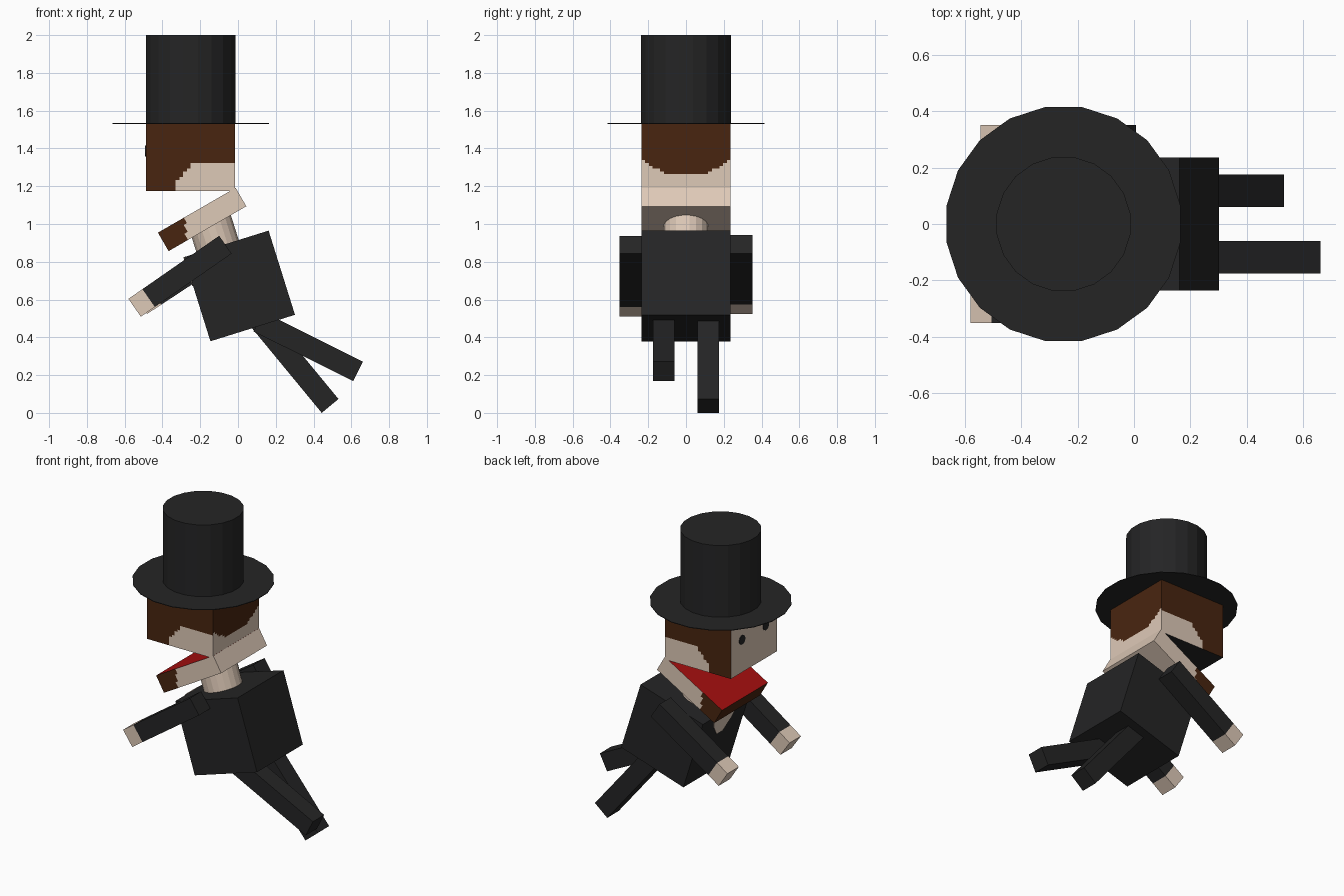
import bpy, bmesh, math
from mathutils import Matrix, Vector

if "Cube" in bpy.data.objects:
    bpy.data.objects.remove(bpy.data.objects["Cube"])


def material(name, rgb):
    m = bpy.data.materials.new(name)
    m.diffuse_color = (*rgb, 1)
    m.use_nodes = True
    m.node_tree.nodes["Principled BSDF"].inputs["Base Color"].default_value = m.diffuse_color
    return m


BLACK = material("black_cloth", (0.018, 0.018, 0.0185))
SKIN = material("skin", (0.73, 0.585, 0.475))
BROWN = material("brown_hair", (0.066, 0.0185, 0.005))
RED = material("mouth_red", (0.39, 0.005, 0.005))


def finish(name, bm, mats, loc, tilt=0):
    """Store the mesh as an object, tilted (degrees) around the y axis."""
    bmesh.ops.recalc_face_normals(bm, faces=bm.faces)
    me = bpy.data.meshes.new(name)
    bm.to_mesh(me)
    bm.free()
    for m in mats:
        me.materials.append(m)
    ob = bpy.data.objects.new(name, me)
    ob.location = loc
    ob.rotation_euler = (0, math.radians(tilt), 0)
    bpy.context.collection.objects.link(ob)
    return ob


def box(name, size, loc, mats, tilt=0, cuts=0, rule=None):
    """Box whose faces take a material index from rule(center, normal)."""
    bm = bmesh.new()
    bmesh.ops.create_cube(bm, size=1)
    if cuts:
        bmesh.ops.subdivide_edges(bm, edges=bm.edges[:], cuts=cuts, use_grid_fill=True)
    bmesh.ops.scale(bm, vec=size, verts=bm.verts)
    bm.normal_update()
    if rule:
        for f in bm.faces:
            f.material_index = rule(f.calc_center_median(), f.normal)
    return finish(name, bm, mats, loc, tilt)


def cylinder(name, r, depth, loc, mat, tilt=0, sides=20):
    bm = bmesh.new()
    bmesh.ops.create_cone(bm, cap_ends=True, segments=sides, radius1=r, radius2=r, depth=depth,
                          matrix=Matrix.Rotation(math.pi / sides, 4, 'Z'))
    return finish(name, bm, [mat], loc, tilt)


# top hat
cylinder("hat_crown", 0.24, 0.47, (-0.25, 0, 1.765), BLACK)
cylinder("hat_brim", 0.42, 0.004, (-0.25, 0, 1.532), BLACK)

# upper head: face looks to -x, hair painted by a rule per side
HEAD = Vector((-0.2515, 0, 1.3525))


def head_rule(c, n):
    p = c + HEAD
    if n.z < -0.5:
        return 2
    if n.z > 0.5:
        return 1
    if n.x < -0.5:                                   # face
        hair = p.z > 1.48
    elif n.x > 0.5:                                  # back of the head
        hair = p.z > 1.262 + max(0, (abs(p.y) - 0.1) * 0.55)
    else:                                            # sides with sideburns
        hair = p.z > 1.325 or p.x < -0.34 + max(0, p.z - 1.21) * 0.9
    return int(hair)


box("upper_head", (0.473, 0.471, 0.355), HEAD, [SKIN, BROWN, BLACK], cuts=23, rule=head_rule)
for side, y in (("left", 0.122), ("right", -0.122)):
    cylinder("eye_" + side, 0.03, 0.008, (-0.488, y, 1.387), BLACK, tilt=90, sides=12)


# hinged lower jaw with beard and red mouth
def jaw_rule(c, n):
    if n.z > 0.5:
        return 2
    if n.x < -0.5:
        return 1
    return int(abs(n.y) > 0.5 and c.x + 0.2375 < 0.138 + 0.45 * c.z)


box("lower_jaw", (0.475, 0.471, 0.113), (-0.19, 0, 1.024), [SKIN, BROWN, RED],
    tilt=-30, cuts=23, rule=jaw_rule)

# neck and torso lean together
LEAN = -17.4
up = Vector((math.sin(math.radians(LEAN)), 0, math.cos(math.radians(LEAN))))
cylinder("neck", 0.118, 0.22, Vector((-0.109, 0, 0.885)) + up * 0.06, SKIN, tilt=LEAN)
TORSO = (0.008, 0, 0.672)
box("torso", (0.469, 0.471, 0.467), TORSO, [BLACK], tilt=LEAN)

# open neckline plate on the chest
bm = bmesh.new()
outline = [(-0.12, 0.2335), (0.12, 0.2335), (0.09, 0.15), (0.03, 0.075), (-0.03, 0.075), (-0.09, 0.15)]
face = bm.faces.new([bm.verts.new((-0.2345, y, z)) for y, z in outline])
ext = bmesh.ops.extrude_face_region(bm, geom=[face])
bmesh.ops.translate(bm, vec=(-0.004, 0, 0),
                    verts=[v for v in ext["geom"] if isinstance(v, bmesh.types.BMVert)])
finish("neckline", bm, [SKIN], TORSO, LEAN)


# limbs: local -x end of an arm is the hand, local +x end of a leg is the foot
def limb(name, length, center, tilt, hand=0):
    rot = Matrix.Rotation(math.radians(tilt), 3, 'Y')
    sleeve = length - hand
    box(name, (sleeve, 0.116, 0.115), Vector(center) + rot @ Vector((hand / 2, 0, 0)), [BLACK], tilt)
    if hand:
        box(name + "_hand", (hand, 0.116, 0.115),
            Vector(center) - rot @ Vector((sleeve / 2, 0, 0)), [SKIN], tilt)


limb("right_arm", 0.585, (-0.307, -0.294, 0.7235), -34.8, hand=0.09)
limb("left_arm", 0.585, (-0.269, 0.294, 0.732), -33.3, hand=0.09)
limb("right_leg", 0.59, (0.372, -0.118, 0.351), 26.5)
limb("left_leg", 0.59, (0.3, 0.118, 0.2645), 50.5)
